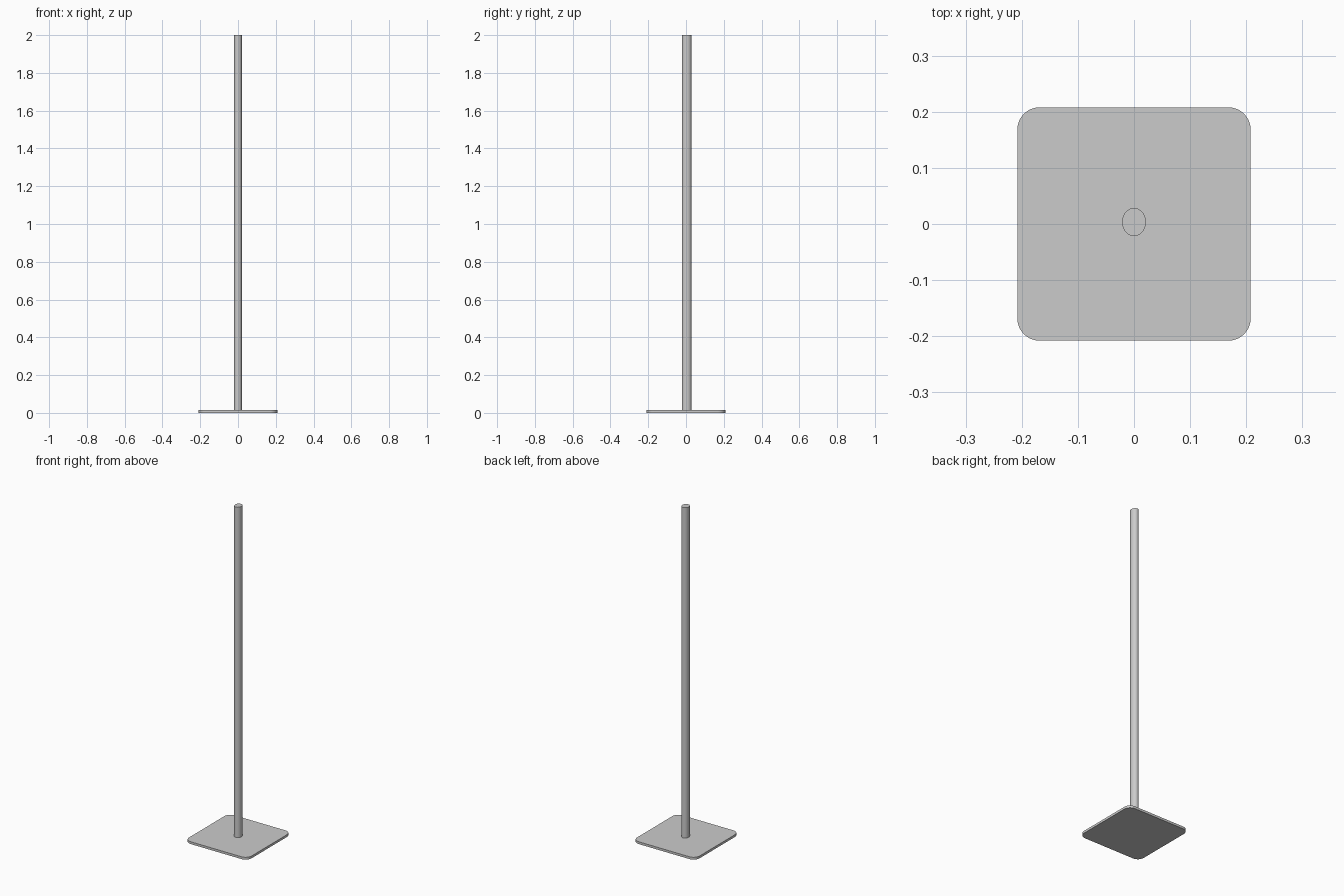
import bpy, bmesh, math

if "Cube" in bpy.data.objects:
    bpy.data.objects.remove(bpy.data.objects["Cube"])


def prism(name, outline, z0, z1):
    """Extrude a closed xy outline from z0 to z1."""
    bm = bmesh.new()
    face = bm.faces.new([bm.verts.new((x, y, z0)) for x, y in outline])
    top = bmesh.ops.extrude_face_region(bm, geom=[face])["geom"]
    for v in top:
        if isinstance(v, bmesh.types.BMVert):
            v.co.z = z1
    bmesh.ops.recalc_face_normals(bm, faces=bm.faces)
    mesh = bpy.data.meshes.new(name)
    bm.to_mesh(mesh)
    bm.free()
    ob = bpy.data.objects.new(name, mesh)
    bpy.context.collection.objects.link(ob)
    bpy.ops.object.select_all(action="DESELECT")
    ob.select_set(True)
    bpy.context.view_layer.objects.active = ob
    bpy.ops.object.shade_smooth_by_angle(angle=math.radians(35))
    return ob


def rounded_square(half, radius, steps=10):
    pts = []
    for q, (sx, sy) in enumerate([(1, 1), (-1, 1), (-1, -1), (1, -1)]):
        for i in range(steps + 1):
            a = (q + i / steps) * math.pi / 2
            pts.append((sx * (half - radius) + radius * math.cos(a),
                        sy * (half - radius) + radius * math.sin(a)))
    return pts


def oval(rx, ry, cy, sides=40):
    return [(rx * math.cos(2 * math.pi * i / sides),
             cy + ry * math.sin(2 * math.pi * i / sides)) for i in range(sides)]


# flat base plate with rounded corners
prism("base_plate", rounded_square(0.208, 0.04), 0.0, 0.014)

# tall oval post, set slightly back
prism("post", oval(0.0213, 0.025, 0.0035), 0.014, 2.0)
